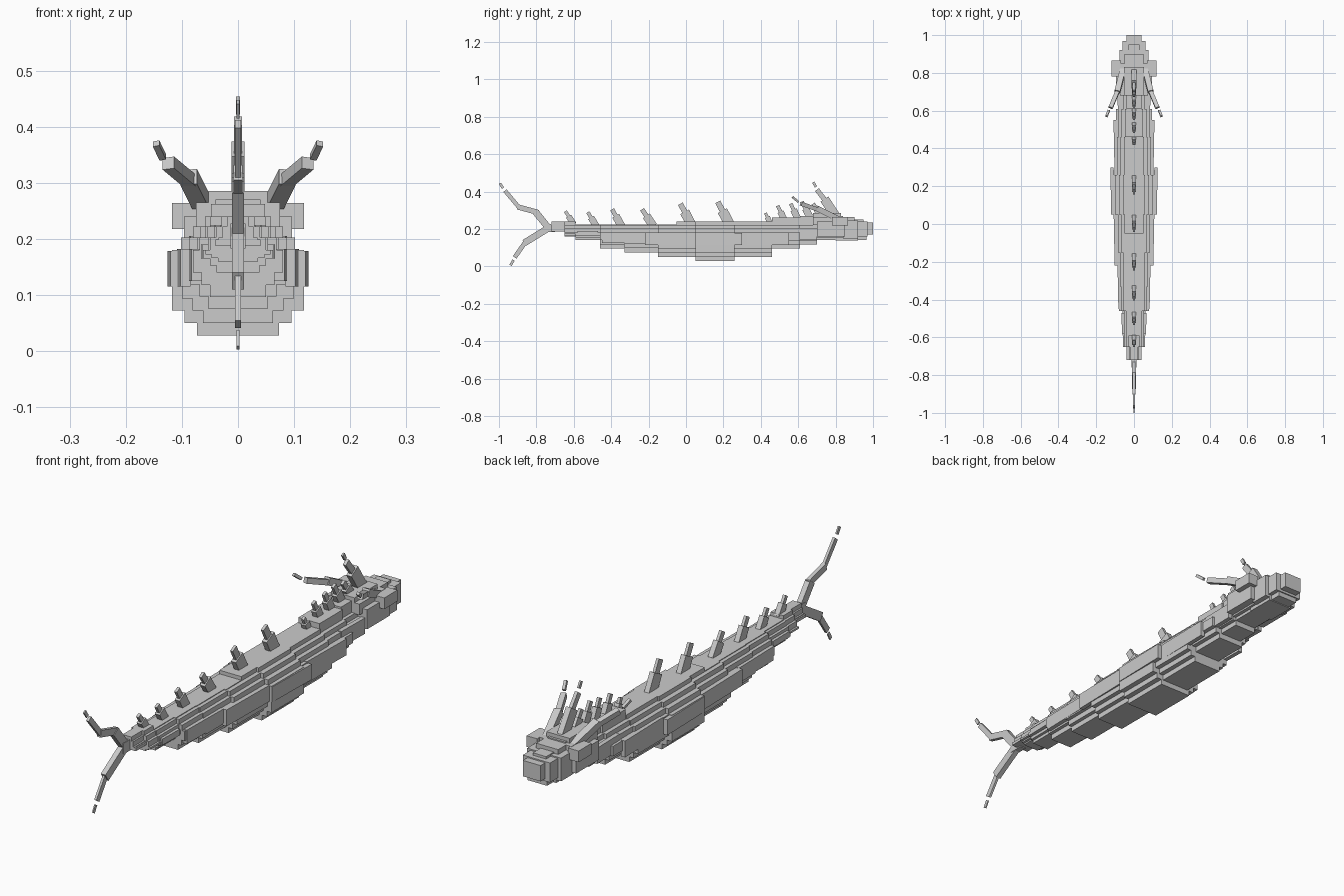
import bpy, bmesh
from mathutils import Vector, Matrix

grey = bpy.data.materials.new("plain grey")
grey.diffuse_color = (0.6, 0.6, 0.6, 1)


def add_box(bm, x, y, z, yaw=0):
    """Box from (min, max) ranges, optionally turned about its own upright axis."""
    c = Vector([(r[0] + r[1]) / 2 for r in (x, y, z)])
    s = [r[1] - r[0] for r in (x, y, z)]
    m = Matrix.Translation(c) @ Matrix.Rotation(yaw, 4, 'Z') @ Matrix.Diagonal((*s, 1))
    bmesh.ops.create_cube(bm, size=1, matrix=m)


def add_bar(bm, p, q, wide, deep):
    """Square-ended bar from p to q; wide is across x, deep is across the side view."""
    p, q = Vector(p), Vector(q)
    d = (q - p).normalized()
    s = (Vector((1, 0, 0)) - d * d.x).normalized()
    n = d.cross(s)
    rot = Matrix((s, n, d)).transposed().to_4x4()
    m = Matrix.Translation((p + q) / 2) @ rot @ Matrix.Diagonal((wide, deep, (q - p).length, 1))
    bmesh.ops.create_cube(bm, size=1, matrix=m)


def finish(bm, name):
    me = bpy.data.meshes.new(name)
    bm.to_mesh(me)
    bm.free()
    me.materials.append(grey)
    ob = bpy.data.objects.new(name, me)
    bpy.context.collection.objects.link(ob)


# Body: stepped cross-section per segment (y0, y1, belly z, half width, back z)
segments = [
    (-.72, -.65, .187, .040, .24), (-.65, -.59, .160, .058, .24),
    (-.59, -.46, .140, .062, .225), (-.46, -.33, .096, .080, .225),
    (-.33, -.15, .075, .085, .225), (-.15, -.05, .050, .100, .225),
    (-.05, .05, .050, .100, .24), (.05, .26, .028, .118, .24),
    (.26, .46, .050, .104, .24), (.46, .61, .095, .096, .262),
    (.61, .70, .118, .080, .27), (.70, .84, .140, .080, .27)]
for i, (y0, y1, zb, hw, zt) in enumerate(segments):
    bm = bmesh.new()
    step = min(.022, max(0, (.178 - zb) / 3))
    z2, z3 = zb + step, zb + 2 * step
    layers = [(zb, z2, .62), (z2, z3, .81), (z3, max(.18, zb + .012), 1.0),
              (max(.18, zb + .012), .202, .86), (.20, .222, .68), (.222, zt, .5)]
    for a, b, f in layers:
        if b - a > .002:
            add_box(bm, (-hw * f, hw * f), (y0, y1), (a, b))
    finish(bm, "body_segment_%d" % (i + 1))

# Flank plates: thin, slightly turned boxes on both sides (y0, y1, z0, z1, x)
bm = bmesh.new()
for y0, y1, z0, z1, x in [(-.58, -.47, .165, .19, .059), (-.45, -.22, .125, .182, .079),
                          (-.22, .05, .115, .182, .099), (.05, .30, .115, .178, .117),
                          (.30, .55, .115, .182, .100), (.55, .70, .14, .205, .080)]:
    for s in (-1, 1):
        xs = sorted((s * (x - .012), s * (x + .006)))
        add_box(bm, xs, (y0, y1), (z0, z1), s * -.02)
finish(bm, "flank_plates")

# Head: skull, brow, cheeks, snout and jaw
bm = bmesh.new()
for hw, y0, y1, z0, z1 in [(.096, .70, .85, .16, .24), (.075, .68, .85, .22, .265),
                           (.053, .68, .83, .26, .285), (.077, .84, .92, .15, .245),
                           (.050, .83, .90, .24, .265), (.062, .91, .97, .16, .24),
                           (.030, .90, .95, .235, .25), (.040, .96, 1.0, .17, .235)]:
    add_box(bm, (-hw, hw), (y0, y1), (z0, z1))
finish(bm, "head")
bm = bmesh.new()
add_box(bm, (-.055, .055), (.80, .92), (.137, .165))
add_box(bm, (-.045, .045), (.92, .965), (.14, .17))
finish(bm, "jaw")

# Ears and swept side horns, mirrored
for s, side in ((-1, "left"), (1, "right")):
    bm = bmesh.new()
    add_box(bm, sorted((s * .07, s * .118)), (.78, .865), (.218, .264))
    finish(bm, side + "_ear")
    bm = bmesh.new()
    pts = [(s * .058, .82, .25), (s * .088, .70, .310), (s * .124, .615, .335)]
    add_bar(bm, pts[0], pts[1], .03, .03)
    add_bar(bm, (s * .082, .715, .30), pts[2], .022, .022)
    add_bar(bm, (s * .134, .60, .345), (s * .146, .57, .370), .012, .012)
    finish(bm, side + "_horn")

# Crest on the head
bm = bmesh.new()
add_bar(bm, (0, .805, .26), (0, .74, .36), .024, .05)
add_bar(bm, (0, .75, .345), (0, .70, .41), .014, .026)
add_bar(bm, (0, .695, .425), (0, .68, .45), .008, .014)
finish(bm, "head_crest")

# Back spines: thick root with thinner tip (root y, root z, tip y, tip z, depth)
bm = bmesh.new()
for y, z, ty, tz, d in [(-.60, .225, -.645, .295, .032), (-.48, .215, -.525, .29, .036),
                        (-.345, .215, -.395, .305, .042), (-.175, .215, -.235, .305, .045),
                        (.03, .22, -.03, .335, .052), (.235, .22, .17, .345, .055),
                        (.45, .23, .425, .285, .028), (.53, .24, .49, .325, .034),
                        (.60, .25, .56, .335, .036), (.67, .25, .62, .345, .038),
                        (.73, .26, .68, .335, .038)]:
    root, tip = Vector((0, y, z)), Vector((0, ty, tz))
    mid = root.lerp(tip, .62)
    add_bar(bm, root, mid, .022, d)
    add_bar(bm, root.lerp(tip, .5), tip, .012, d * .55)
finish(bm, "back_spines")

# Forked tail with separate tips
bm = bmesh.new()
for p, q, w, d in [((-.70, .205), (-.76, .205), .026, .045),
                   ((-.735, .205), (-.805, .292), .022, .036),
                   ((-.79, .288), (-.90, .318), .016, .028),
                   ((-.89, .312), (-.968, .405), .011, .022),
                   ((-.978, .418), (-.995, .444), .006, .014),
                   ((-.735, .205), (-.865, .125), .022, .036),
                   ((-.855, .135), (-.916, .048), .010, .024),
                   ((-.922, .034), (-.938, .006), .005, .014)]:
    add_bar(bm, (0, *p), (0, *q), w, d)
finish(bm, "forked_tail")
